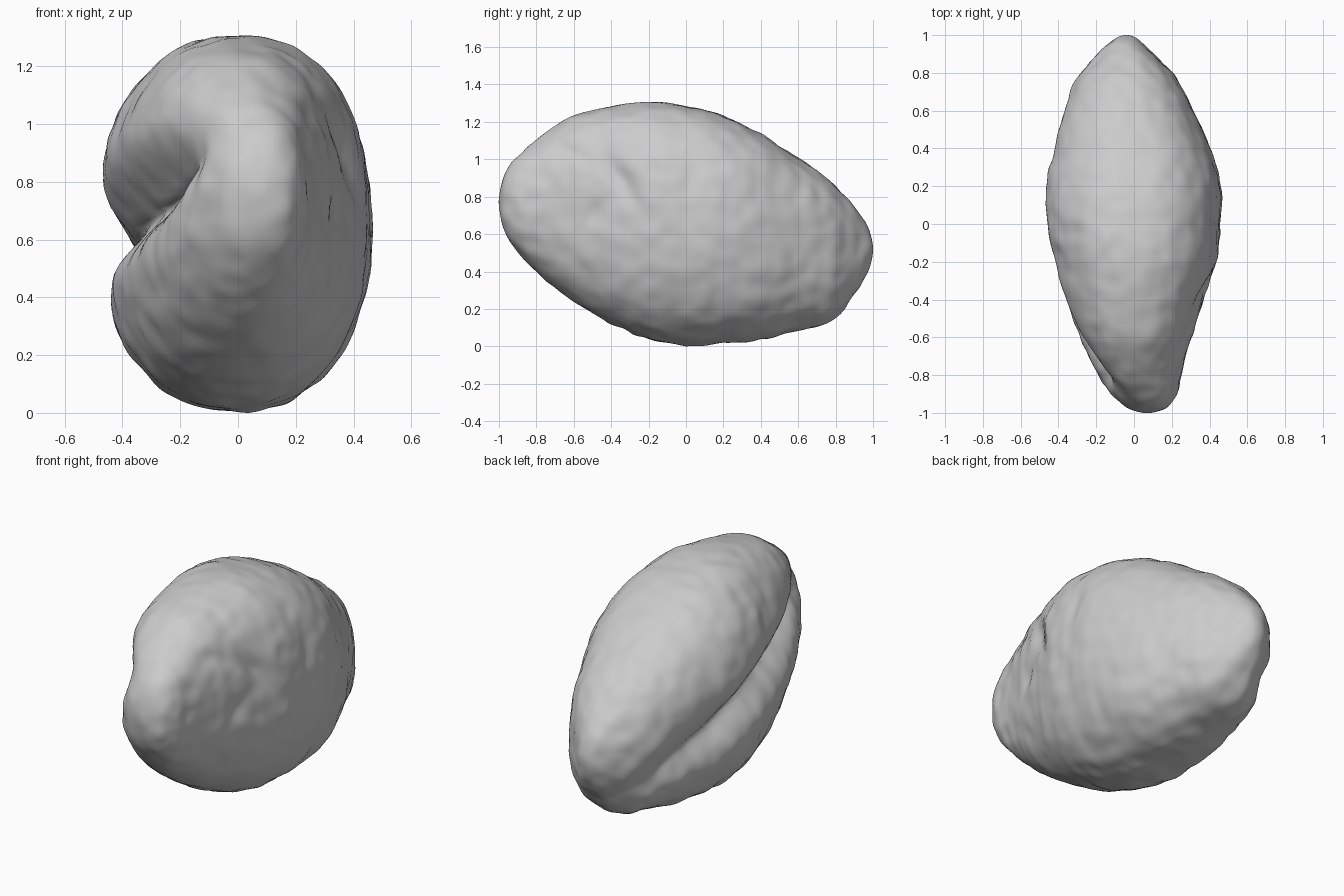
import bpy, bmesh, math
from mathutils import Vector, noise

cube = bpy.data.objects.get("Cube")
if cube:
    bpy.data.objects.remove(cube, do_unlink=True)

# Lengthwise profiles at eleven even stations from front to back
HALF_WIDTH = [.44, .375, .39, .415, .45, .47, .48, .46, .435, .415, .30]
HALF_HEIGHT = [.60, .58, .62, .632, .645, .64, .62, .60, .575, .59, .50]
CENTRE_X = [.09, .037, .012, .005, .01, 0, 0, 0, -.02, -.025, -.02]
CENTRE_Z = [.76, .745, .73, .695, .665, .64, .62, .58, .54, .50, .52]
GROOVE_Z = [.90, .86, .79, .72, .67, .625, .57, .50, .43, .33, .25]
GROOVE_DEPTH = [0, .07, .17, .19, .18, .17, .15, .12, .09, .05, 0]

# Shallow hollows on the left flank: y, z, length, width, slant, depth
DENTS = [(-.36, .90, .17, .05, -1.0, .034), (-.60, 1.03, .16, .04, -.5, .014),
         (-.47, .72, .10, .04, .9, .016), (.02, .88, .14, .025, 1.5, .01),
         (.93, .60, .16, .05, 1.3, .015)]


def sample(table, y):
    """Smooth cubic lookup along the length."""
    f = min(max((y + 1) * 5, 0), 9.9999)
    i = int(f)
    t = f - i
    a, b, c, d = (table[min(max(i + k, 0), 10)] for k in (-1, 0, 1, 2))
    return b + .5 * t * (c - a + t * (2*a - 5*b + 4*c - d + t * (3*(b - c) + d - a)))


def swell(v, power):
    return math.copysign(abs(v) ** power, v)


def smooth(v):
    v = min(max(v, 0), 1)
    return v * v * (3 - 2 * v)


def shape(p):
    """Turn a point of a unit sphere into a point of the kernel."""
    y = p.y
    r = math.sqrt(max(1 - y * y, 1e-9))
    # the upper left quarter is the fullest, the lower right one the leanest
    power = (.94 if p.x < 0 else .86) if p.z < 0 else (.86 if p.x < 0 else .82)
    c, s = swell(p.x / r, power), swell(p.z / r, power)
    w = sample(HALF_WIDTH, y) * r
    x = sample(CENTRE_X, y) + c * w
    z = sample(CENTRE_Z, y) + s * sample(HALF_HEIGHT, y) * r

    # long furrow on the right flank, steeper above, fading out at the front
    u = z - sample(GROOVE_Z, y)
    wall = abs(u / .14) ** 2.1 if u > 0 else abs(u / .13) ** 1.5
    pull = sample(GROOVE_DEPTH, y) * math.exp(-wall) * smooth(-c * 1.6)
    x += pull
    z -= pull * .25 * smooth(u / .06)

    # hollows on the left flank
    for dy, dz, length, width, slant, depth in DENTS:
        a, b = y - dy, z - dz
        along = a * math.cos(slant) + b * math.sin(slant)
        across = b * math.cos(slant) - a * math.sin(slant)
        fall = math.exp(-(along / length) ** 2 - (across / width) ** 2)
        x -= depth * fall * smooth(c * 2)

    # irregular skin with faint ripples along the length
    out = Vector((c, y * .6, s)).normalized()
    q = Vector((x, y, z))
    bump = .006 * noise.noise(q * 4) + .008 * noise.noise(q * 11)
    bump += .005 * noise.noise(Vector((x * 5, y * 16, z * 5)))
    return q + out * bump


# Kernel body: a dense sphere with its poles at front and back
bm = bmesh.new()
bmesh.ops.create_uvsphere(bm, u_segments=160, v_segments=110, radius=1)
for v in bm.verts:
    v.co = shape(Vector((v.co.x, v.co.z, -v.co.y)))
lo = [min(v.co[i] for v in bm.verts) for i in range(3)]
hi = [max(v.co[i] for v in bm.verts) for i in range(3)]
for v in bm.verts:
    v.co -= Vector(((lo[0] + hi[0]) / 2, (lo[1] + hi[1]) / 2, lo[2]))
bmesh.ops.recalc_face_normals(bm, faces=bm.faces)

mesh = bpy.data.meshes.new("kernel")
bm.to_mesh(mesh)
bm.free()
kernel = bpy.data.objects.new("kernel", mesh)
bpy.context.collection.objects.link(kernel)

# Plain grey skin
skin = bpy.data.materials.new("plain grey")
skin.use_nodes = True
skin.diffuse_color = (.6, .6, .6, 1)
skin.node_tree.nodes["Principled BSDF"].inputs["Base Color"].default_value = (.6, .6, .6, 1)
mesh.materials.append(skin)
mesh.shade_smooth()
